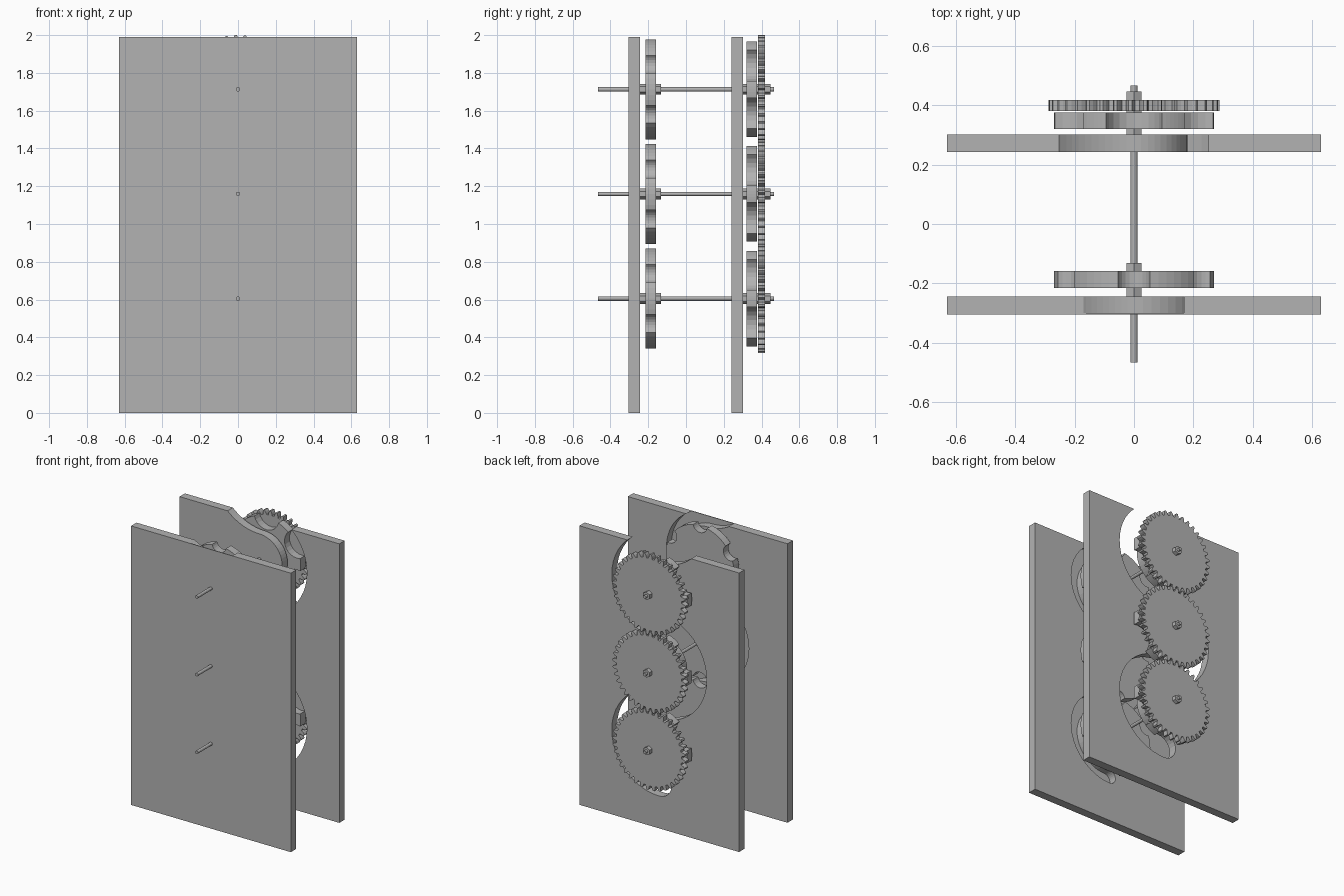
import bpy, bmesh
from math import sin, cos, pi, radians, hypot, acos, atan2

cube = bpy.data.objects.get("Cube")
if cube:
    bpy.data.objects.remove(cube, do_unlink=True)

PITCH = 0.277                                # half the distance between shafts
SHAFTS = [0.605 + 2 * PITCH * i for i in range(3)]
LEVELS = ("lower", "middle", "upper")

grey = bpy.data.materials.new("plain grey")
grey.use_nodes = True
COLOUR = (0.45, 0.45, 0.45, 1)
grey.diffuse_color = COLOUR
grey.node_tree.nodes["Principled BSDF"].inputs["Base Color"].default_value = COLOUR


def prism(name, outline, y0, y1, z=0.0):
    """Extrude an (x, z) outline from y0 to y1."""
    bm = bmesh.new()
    face = bm.faces.new([bm.verts.new((x, y0, h + z)) for x, h in outline])
    ext = bmesh.ops.extrude_face_region(bm, geom=[face])
    moved = [v for v in ext["geom"] if isinstance(v, bmesh.types.BMVert)]
    bmesh.ops.translate(bm, verts=moved, vec=(0, y1 - y0, 0))
    bmesh.ops.recalc_face_normals(bm, faces=bm.faces)
    mesh = bpy.data.meshes.new(name)
    bm.to_mesh(mesh)
    bm.free()
    mesh.materials.append(grey)
    obj = bpy.data.objects.new(name, mesh)
    bpy.context.collection.objects.link(obj)
    return obj


def polar(r, a, cx=0.0, cz=0.0):
    return (cx + r * cos(a), cz + r * sin(a))


def ngon(r, n, turn=0.0):
    return [polar(r, turn + 2 * pi * i / n) for i in range(n)]


def serpentine(w, steps=24):
    """Outline of a winding channel of half width w with a round lower end."""
    left, right = [], []
    for k in range(4):
        cz = SHAFTS[0] + 2 * PITCH * k
        side = 1 if k % 2 == 0 else -1
        sweep = pi if k < 3 else pi / 2
        for i in range(0 if k == 0 else 1, steps + 1):
            a = -pi / 2 + sweep * i / steps
            for row, r in ((left, PITCH - side * w), (right, PITCH + side * w)):
                row.append((side * r * cos(a), cz + r * sin(a)))
    cap = [polar(w, pi / 2 + pi * i / 12, 0, SHAFTS[0] - PITCH) for i in range(1, 12)]
    return left[::-1] + cap + right


def ball_wheel(r, a, pockets=6, steps=10):
    """Disc outline with round pockets centred on the pitch circle."""
    edge = acos((r * r + PITCH ** 2 - a * a) / (2 * r * PITCH))
    px, pz = r * cos(edge) - PITCH, r * sin(edge)
    start = atan2(pz, px)                    # pocket arc seen from its own centre
    pts = []
    for k in range(pockets):
        mid = pi / 6 + k * 2 * pi / pockets
        centre = polar(PITCH, mid)
        for i in range(steps + 1):
            b = -start - (2 * pi - 2 * start) * i / steps
            pts.append(polar(a, mid + b, *centre))
        gap = 2 * pi / pockets - 2 * edge
        pts += [polar(r, mid + edge + gap * i / 6) for i in range(1, 6)]
    return pts


def gear(teeth=36, phase=radians(2.5)):
    pts = []
    for k in range(teeth):
        mid = phase + k * 2 * pi / teeth
        for r, deg in ((0.257, -3.4), (0.275, -2.4), (0.288, -1.1),
                       (0.288, 1.1), (0.275, 2.4), (0.257, 3.4)):
            pts.append(polar(r, mid + radians(deg)))
    return pts


def cut(obj, outline, y0, y1):
    cutter = prism(obj.name + "_cutter", outline, y0, y1)
    cutter.hide_render = True
    mod = obj.modifiers.new("channel", "BOOLEAN")
    mod.operation, mod.solver, mod.object = "DIFFERENCE", "EXACT", cutter
    bpy.context.view_layer.objects.active = obj
    bpy.ops.object.modifier_apply(modifier=mod.name)
    bpy.data.objects.remove(cutter, do_unlink=True)


# Plates: shallow-skinned groove in the front one, open channel in the back one
panel = [(-0.63, 0), (0.63, 0), (0.63, 1.99), (-0.63, 1.99)]
front_plate = prism("front_plate", panel, -0.305, -0.244)
cut(front_plate, serpentine(0.048), -0.3, -0.2)
back_plate = prism("back_plate", panel, 0.242, 0.302)
cut(back_plate, serpentine(0.0975), 0.2, 0.35)

# Shafts, each carrying two pocketed wheels, a gear and hexagonal hubs
for level, z in zip(LEVELS, SHAFTS):
    prism(level + "_shaft", ngon(0.0115, 12), -0.467, 0.467, z)
    prism(level + "_front_wheel", ball_wheel(0.27, 0.056), -0.215, -0.158, z)
    prism(level + "_back_wheel", ball_wheel(0.27, 0.0975), 0.32, 0.376, z)
    prism(level + "_gear", gear(), 0.38, 0.418, z)
    prism(level + "_front_hub", ngon(0.0285, 6, pi / 2), -0.244, -0.132, z)
    prism(level + "_back_hub", ngon(0.0285, 6, pi / 2), 0.302, 0.447, z)
